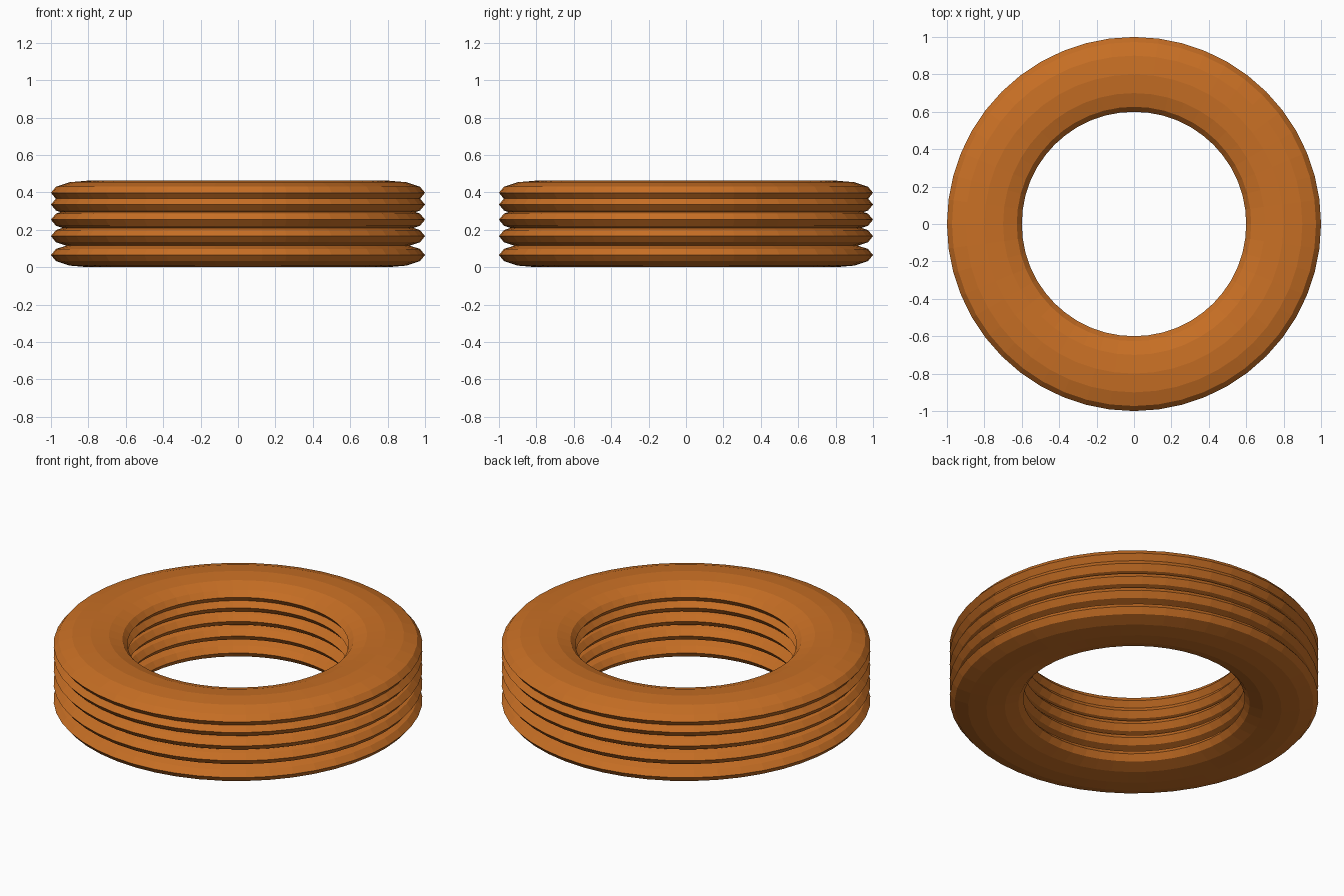
import bpy

cube = bpy.data.objects.get("Cube")
if cube:
    bpy.data.objects.remove(cube, do_unlink=True)

# Burnt orange material
COLOUR = (0.58, 0.16, 0.018, 1.0)
orange = bpy.data.materials.new("burnt_orange")
orange.use_nodes = True
orange.diffuse_color = COLOUR
orange.node_tree.nodes["Principled BSDF"].inputs["Base Color"].default_value = COLOUR

HALF_HEIGHT = 0.065
TUBE = 0.2


def add_ring(name, z):
    """One flattened, faceted ring centred at height z."""
    bpy.ops.mesh.primitive_torus_add(
        major_segments=48, minor_segments=12,
        major_radius=1 - TUBE, minor_radius=TUBE, location=(0, 0, z))
    ring = bpy.context.object
    ring.name = name
    ring.scale.z = HALF_HEIGHT / TUBE
    bpy.ops.object.transform_apply(location=False, rotation=False, scale=True)
    bpy.ops.object.shade_flat()
    ring.data.materials.append(orange)


# Stack of overlapping rings, packed closer towards the top
for i, z in enumerate((0.065, 0.166, 0.254, 0.335, 0.398), start=1):
    add_ring(f"ring_{i}", z)
